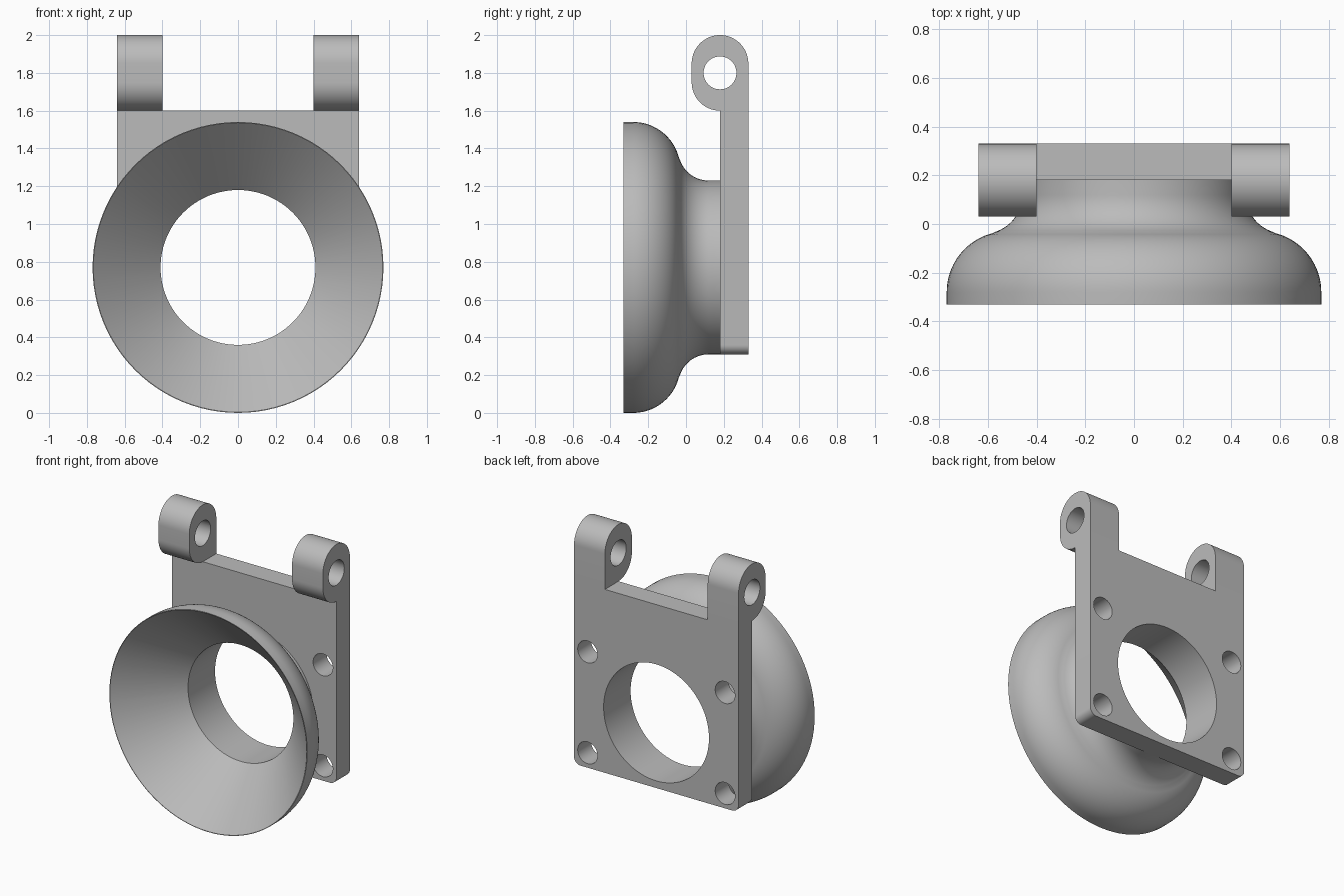
import bpy, bmesh
from math import sin, cos, pi, radians, atan2

cube = bpy.data.objects.get("Cube")
if cube:
    bpy.data.objects.remove(cube, do_unlink=True)

SEGMENTS = 96
HORN_Z = 0.77          # height of the horn axis
HALF_W = 0.64          # half width of the plate
FRONT, BACK = 0.18, 0.33

gray = bpy.data.materials.new("plain gray")
gray.use_nodes = True
gray.diffuse_color = (0.5, 0.5, 0.5, 1)
gray.node_tree.nodes["Principled BSDF"].inputs["Base Color"].default_value = (0.5, 0.5, 0.5, 1)


def finish(name, bm):
    bmesh.ops.recalc_face_normals(bm, faces=bm.faces[:])
    mesh = bpy.data.meshes.new(name)
    bm.to_mesh(mesh)
    bm.free()
    mesh.materials.append(gray)
    ob = bpy.data.objects.new(name, mesh)
    bpy.context.collection.objects.link(ob)
    return ob


def prism(name, points, offset):
    """Extrude a closed outline of 3D points along an offset."""
    bm = bmesh.new()
    face = bm.faces.new([bm.verts.new(p) for p in points])
    new = bmesh.ops.extrude_face_region(bm, geom=[face])["geom"]
    bmesh.ops.translate(bm, vec=offset, verts=[v for v in new if isinstance(v, bmesh.types.BMVert)])
    return finish(name, bm)


def lathe(name, profile):
    """Solid of revolution about the horn axis from (y, radius) points."""
    bm = bmesh.new()
    rings = []
    for y, r in profile:
        angles = [2 * pi * i / SEGMENTS for i in range(SEGMENTS)]
        rings.append([bm.verts.new((r * cos(a), y, HORN_Z + r * sin(a))) for a in angles])
    for a, b in zip(rings, rings[1:]):
        for i in range(SEGMENTS):
            j = (i + 1) % SEGMENTS
            bm.faces.new((a[i], a[j], b[j], b[i]))
    bm.faces.new(rings[0])
    bm.faces.new(rings[-1])
    return finish(name, bm)


def arc(cu, cv, r, start, end, steps):
    """Points on an arc, angles in degrees."""
    turn = [radians(start + (end - start) * i / steps) for i in range(steps + 1)]
    return [(cu + r * cos(t), cv + r * sin(t)) for t in turn]


def combine(target, tool, operation):
    mod = target.modifiers.new("combine", 'BOOLEAN')
    mod.operation = operation
    mod.solver = 'EXACT'
    mod.object = tool
    bpy.context.view_layer.objects.active = target
    bpy.ops.object.modifier_apply(modifier=mod.name)
    bpy.data.objects.remove(tool, do_unlink=True)


# Mounting plate with rounded lower corners
corner = 0.05
low = 0.31 + corner
outline = [(HALF_W, 1.6), (-HALF_W, 1.6)]
outline += arc(-HALF_W + corner, low, corner, 180, 270, 8)
outline += arc(HALF_W - corner, low, corner, 270, 360, 8)
body = prism("horn_bracket", [(x, FRONT, z) for x, z in outline], (0, BACK - FRONT, 0))

# Hinge lugs: rounded front and top, flush with the back of the plate
lug = [(BACK, 1.6)] + arc(FRONT, 1.75, 0.15, 270, 180, 16) + arc(FRONT, 1.85, 0.15, 180, 0, 32)
for x in (-HALF_W, 0.4):
    combine(body, prism("hinge_lug", [(x, y, z) for y, z in lug], (0.24, 0, 0)), 'UNION')

# Horn exterior: bulging rim flowing through a fillet into the neck
join = math_angle = atan2(0.1, 0.4) * 180 / pi
profile = [(-0.33, 0.77)] + arc(-0.28, 0.52, 0.25, 90, join, 20)
profile += arc(0.12, 0.62, 0.16, 180 + join, 270, 16)[1:] + [(0.25, 0.46)]
combine(body, lathe("horn", profile), 'UNION')

# Flared mouth and straight bore
combine(body, lathe("bore_cutter", [(-0.35, 0.786), (0.03, 0.41), (0.4, 0.41)]), 'DIFFERENCE')

# Screw holes through the plate
for x in (-0.535, 0.535):
    for z in (HORN_Z - 0.355, HORN_Z + 0.355):
        ring = arc(x, z, 0.077, 0, 360, 40)[:-1]
        hole = prism("screw_cutter", [(u, 0.1, v) for u, v in ring], (0, 0.3, 0))
        combine(body, hole, 'DIFFERENCE')

# Pin hole through both lugs
ring = arc(FRONT, 1.8, 0.087, 0, 360, 48)[:-1]
combine(body, prism("pin_cutter", [(-1, y, z) for y, z in ring], (2, 0, 0)), 'DIFFERENCE')

# Smooth curved surfaces, keep the edges sharp
bpy.ops.object.select_all(action='DESELECT')
body.select_set(True)
bpy.context.view_layer.objects.active = body
bpy.ops.object.shade_smooth_by_angle(angle=radians(25))
